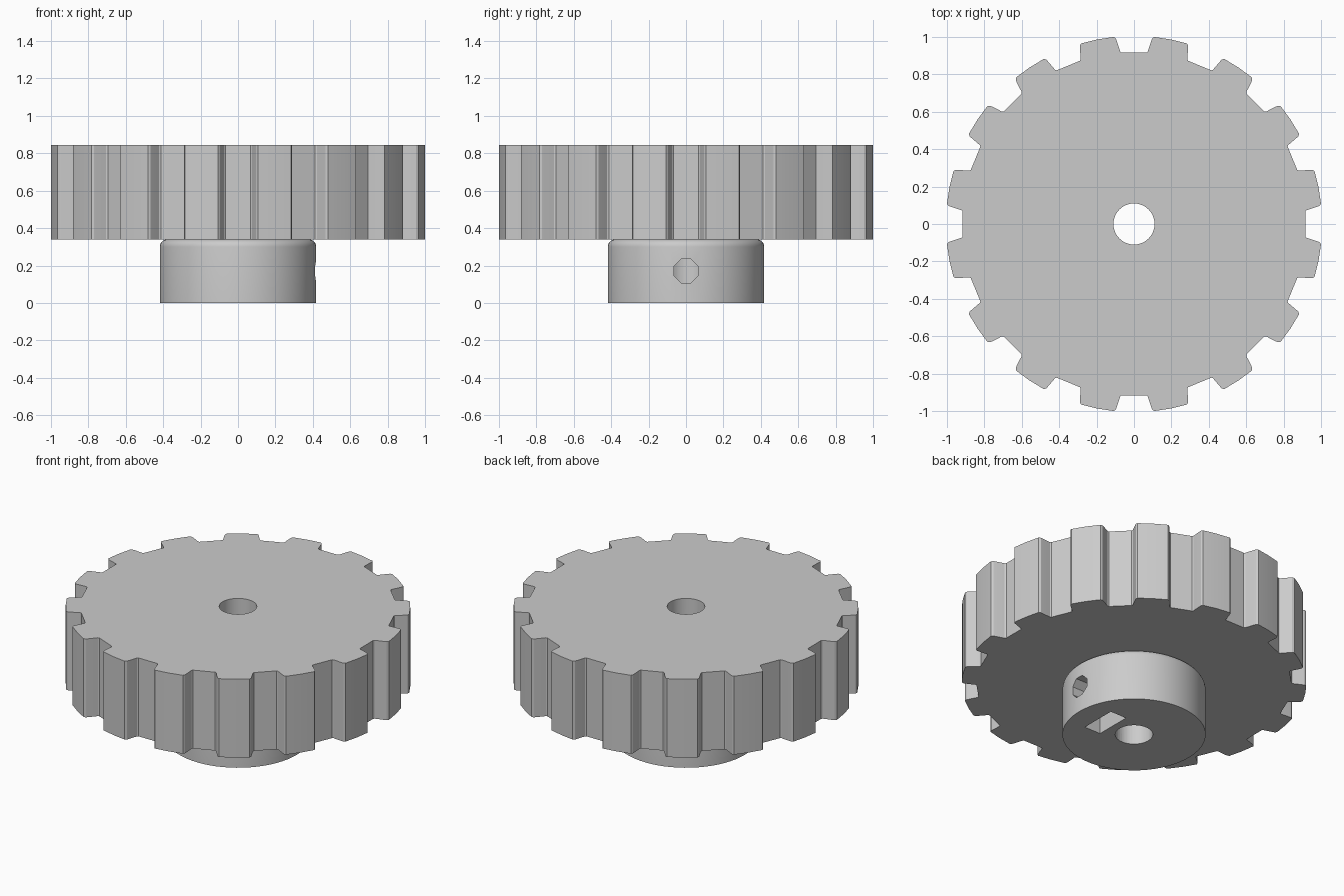
import bpy
import bmesh
from math import cos, sin, pi, radians
from mathutils import Matrix, Vector

if "Cube" in bpy.data.objects:
    bpy.data.objects.remove(bpy.data.objects["Cube"])

TEETH = 16
HUB_TOP, TOP = 0.34, 0.845
HUB_R, BORE_R, FILLET = 0.418, 0.11, 0.04
SCREW_Z = 0.17

grey = bpy.data.materials.new("light grey plastic")
grey.use_nodes = True
colour = (0.6, 0.6, 0.6, 1)
grey.diffuse_color = colour
grey.node_tree.nodes["Principled BSDF"].inputs["Base Color"].default_value = colour


def prism(name, outline, low, high, matrix=Matrix()):
    """Extrude a flat outline along local z."""
    bm = bmesh.new()
    face = bm.faces.new([bm.verts.new((x, y, low)) for x, y in outline])
    top = bmesh.ops.extrude_face_region(bm, geom=[face])["geom"]
    bmesh.ops.translate(bm, vec=(0, 0, high - low),
                        verts=[v for v in top if isinstance(v, bmesh.types.BMVert)])
    return finish(name, bm, matrix)


def finish(name, bm, matrix=Matrix()):
    bmesh.ops.transform(bm, matrix=matrix, verts=bm.verts)
    bmesh.ops.recalc_face_normals(bm, faces=bm.faces)
    mesh = bpy.data.meshes.new(name)
    bm.to_mesh(mesh)
    bm.free()
    mesh.materials.append(grey)
    obj = bpy.data.objects.new(name, mesh)
    bpy.context.collection.objects.link(obj)
    return obj


def ring(radius, sides, turn=0.0):
    return [(radius * cos(2 * pi * i / sides + turn),
             radius * sin(2 * pi * i / sides + turn)) for i in range(sides)]


def combine(target, tool, operation):
    mod = target.modifiers.new(operation.lower(), "BOOLEAN")
    mod.operation, mod.solver, mod.object = operation, "EXACT", tool
    bpy.context.view_layer.objects.active = target
    bpy.ops.object.modifier_apply(modifier=mod.name)
    bpy.data.objects.remove(tool)


# Toothed wheel: half a notch, mirrored, repeated round the rim
half = [(0.067, 0.917), (0.074, 0.923), (0.092, 0.978), (0.097, 0.991), (0.108, 1.0)]
notch = [(r, -t) for t, r in reversed(half)] + [(r, t) for t, r in half]
tip = Vector((1.006 * cos(pi / TEETH), 1.006 * sin(pi / TEETH)))
outline = []
for i in range(TEETH):
    turn = Matrix.Rotation(2 * pi * i / TEETH, 2)
    outline += [tuple(turn @ Vector(p)) for p in notch + [tip]]
pulley = prism("toothed_pulley", outline, HUB_TOP, TOP)

# Hub with a rounded upper edge, reaching a little into the wheel
bm = bmesh.new()
profile = [(0, 0), (HUB_R, 0)]
profile += [(HUB_R - FILLET + FILLET * cos(a), HUB_TOP - FILLET + FILLET * sin(a))
            for a in [radians(d) for d in range(0, 91, 15)]]
profile += [(HUB_R - FILLET, HUB_TOP + 0.05), (0, HUB_TOP + 0.05)]
verts = [bm.verts.new((r, 0, z)) for r, z in profile]
edges = [bm.edges.new(pair) for pair in zip(verts, verts[1:])]
bmesh.ops.spin(bm, geom=verts + edges, axis=(0, 0, 1), cent=(0, 0, 0),
               angle=2 * pi, steps=64, use_merge=True)
bmesh.ops.remove_doubles(bm, verts=bm.verts, dist=0.0005)
combine(pulley, finish("hub", bm), "UNION")

# Shaft bore
combine(pulley, prism("bore_cutter", ring(BORE_R, 40), -0.1, 1), "DIFFERENCE")

# Nut slot open at the bottom, with a pointed upper end
slot = [(-0.118, -0.1), (0.118, -0.1), (0.118, 0.238), (0, 0.306), (-0.118, 0.238)]
sideways = Matrix(((0, 0, 1, 0), (1, 0, 0, 0), (0, 1, 0, 0), (0, 0, 0, 1)))
combine(pulley, prism("nut_cutter", slot, 0.16, 0.276, sideways), "DIFFERENCE")

# Set screw hole from the side into the bore
screw = prism("screw_cutter", ring(0.069, 8, pi / 8), 0.02, 0.6,
              Matrix.Translation((0, 0, SCREW_Z)) @ sideways)
combine(pulley, screw, "DIFFERENCE")

bpy.ops.object.select_all(action="DESELECT")
pulley.select_set(True)
bpy.context.view_layer.objects.active = pulley
bpy.ops.object.shade_smooth_by_angle(angle=radians(25))
